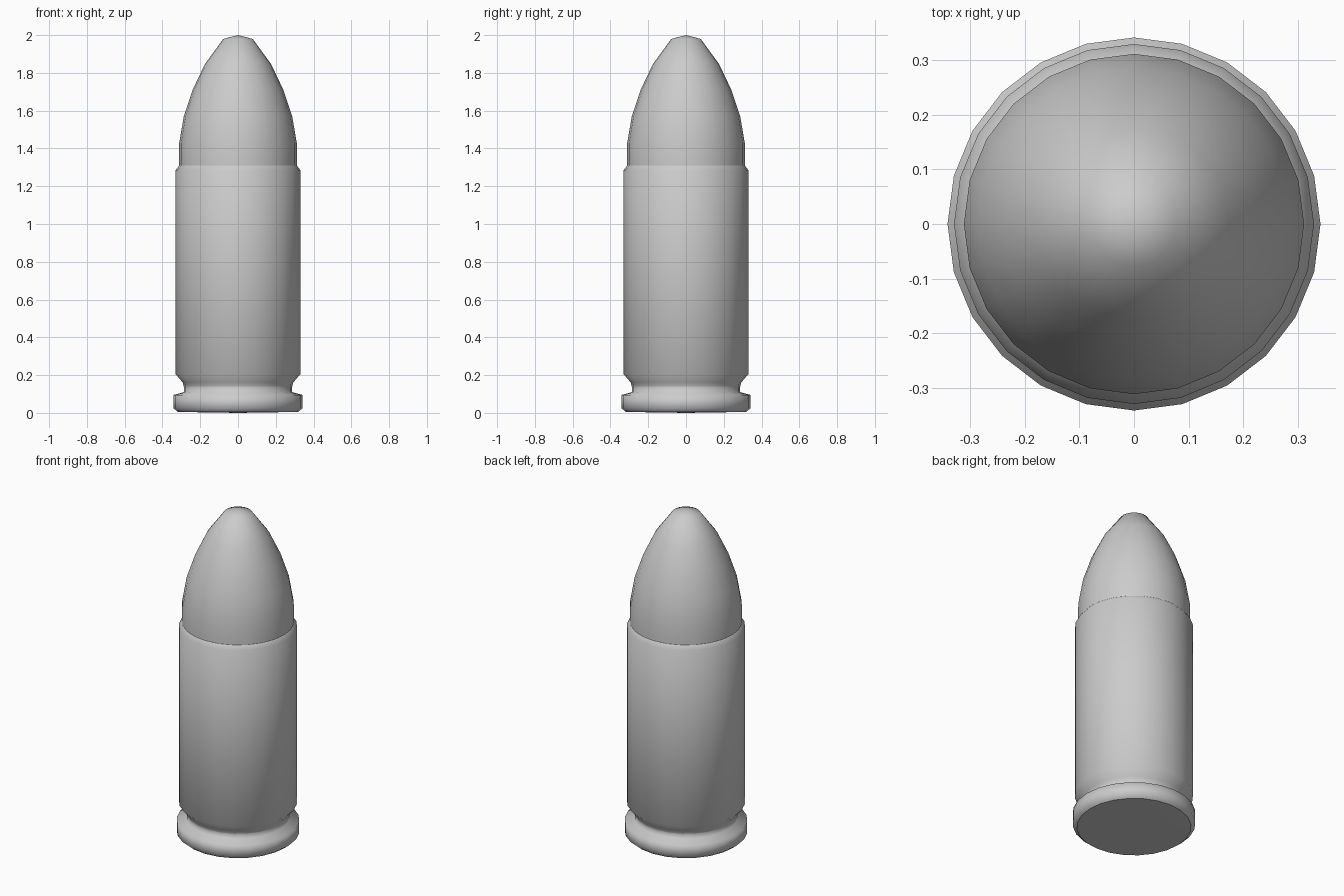
import bpy, bmesh
from math import cos, sin, tau, radians

if "Cube" in bpy.data.objects:
    bpy.data.objects.remove(bpy.data.objects["Cube"])

SIDES = 24


def lathe(name, profile, smooth_angle):
    """Revolve (radius, z) points, bottom to top; radius 0 makes a pole."""
    bm = bmesh.new()
    rings = []
    for r, z in profile:
        if r == 0:
            rings.append([bm.verts.new((0, 0, z))] * SIDES)
        else:
            rings.append([bm.verts.new((r * cos(tau * i / SIDES), r * sin(tau * i / SIDES), z))
                          for i in range(SIDES)])
    for low, high in zip(rings, rings[1:]):
        for i in range(SIDES):
            j = (i + 1) % SIDES
            corners = list(dict.fromkeys((low[i], low[j], high[j], high[i])))
            bm.faces.new(corners)
    mesh = bpy.data.meshes.new(name)
    bm.to_mesh(mesh)
    bm.free()
    obj = bpy.data.objects.new(name, mesh)
    bpy.context.collection.objects.link(obj)
    bpy.ops.object.select_all(action='DESELECT')
    obj.select_set(True)
    bpy.context.view_layer.objects.active = obj
    bpy.ops.object.shade_smooth_by_angle(angle=radians(smooth_angle))
    return obj


# Base rim with flat underside and extractor groove
rim = lathe("base_rim", [(0, 0), (0.318, 0.005), (0.342, 0.025), (0.342, 0.095),
                         (0.287, 0.11), (0.287, 0.14)], 85)
# Keep the underside edge crisp
for e in rim.data.edges:
    if all(rim.data.vertices[v].co.z < 0.01 and rim.data.vertices[v].co.xy.length > 0.1
           for v in e.vertices):
        e.use_edge_sharp = True

# Straight casing with chamfered ends
lathe("casing", [(0.287, 0.14), (0.292, 0.16), (0.33, 0.205), (0.33, 1.285), (0.312, 1.31)], 60)

# Rounded nose
lathe("nose", [(0.312, 1.31), (0.312, 1.425), (0.287, 1.57), (0.239, 1.713),
               (0.175, 1.847), (0.078, 1.98), (0, 2.0)], 60)
